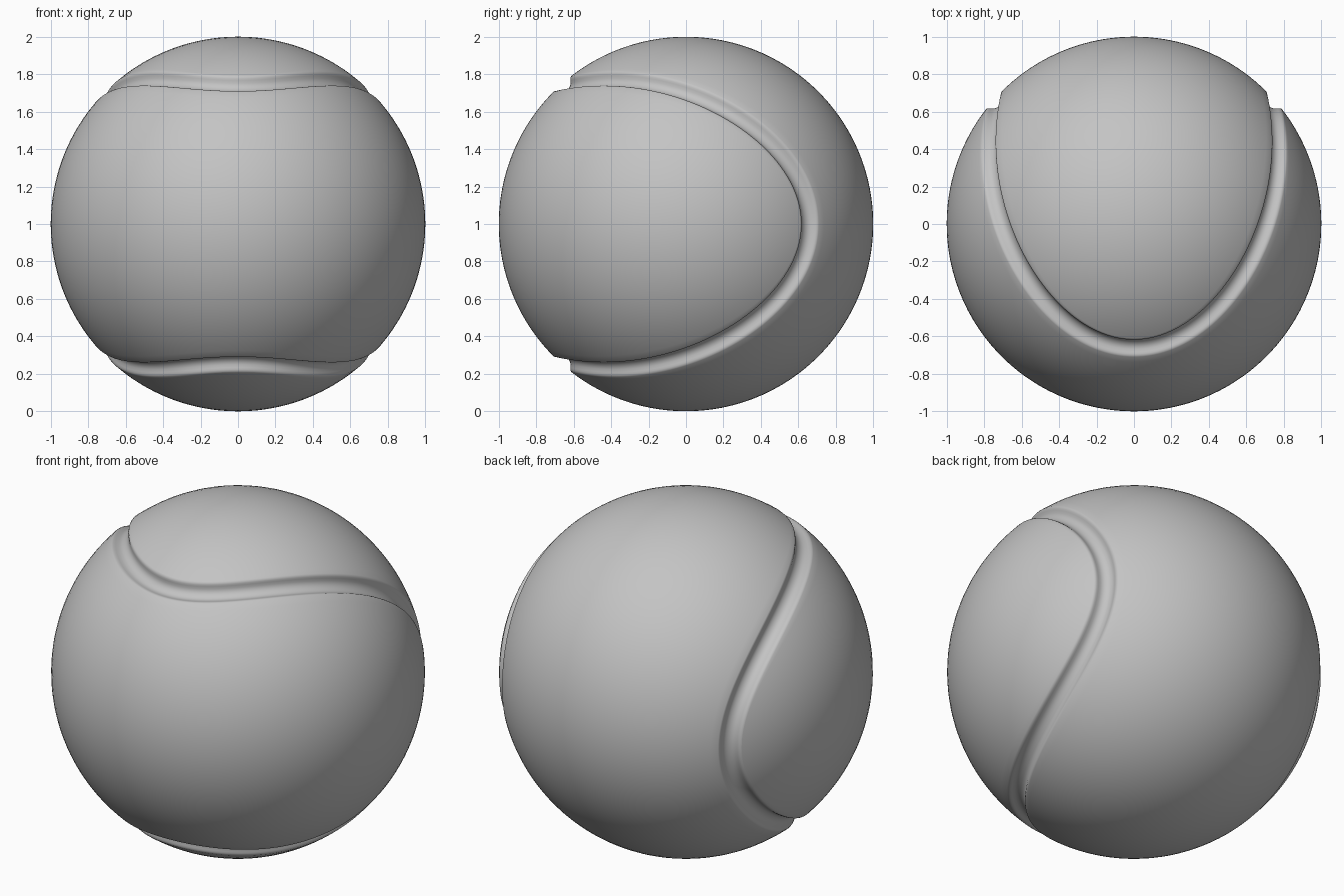
import bpy, bmesh, math
from mathutils import Vector, Matrix

if "Cube" in bpy.data.objects:
    bpy.data.objects.remove(bpy.data.objects["Cube"])

STEPS = 256      # points along the seam
ROWS = 40        # divisions across a panel
BEND, SWING = 0.07, 0.821   # shape of the seam curve

# groove half profile: distance from the seam, depth below the ball surface
PROFILE = [(0, .043), (.013, .042), (.025, .037), (.036, .029), (.045, .016),
           (.051, .008), (.058, .002), (.066, 0)]


def seam(t):
    """Point of the seam on the unit ball."""
    return Vector((math.cos(t) - BEND * math.cos(3 * t),
                   SWING * math.cos(2 * t),
                   math.sin(t) + BEND * math.sin(3 * t))).normalized()


bm = bmesh.new()

# half of the groove, swept along the seam
rings = []
for i in range(STEPS):
    t = math.tau * i / STEPS
    p = seam(t)
    side = p.cross(seam(t + .001) - seam(t - .001)).normalized()
    rings.append([bm.verts.new((p + side * s).normalized() * (1 - d))
                  for s, d in PROFILE])
for i in range(STEPS):
    a, b = rings[i], rings[(i + 1) % STEPS]
    for j in range(len(PROFILE) - 1):
        bm.faces.new((a[j], b[j], b[j + 1], a[j + 1]))

# felt panel: arcs joining the upper and lower rim
rim = [r[-1] for r in rings]
half = STEPS // 2
columns = [[rim[0]] * (ROWS + 1)]
for i in range(1, half):
    top, low = rim[i], rim[STEPS - i]
    inner = [bm.verts.new(top.co.slerp(low.co, k / ROWS)) for k in range(1, ROWS)]
    columns.append([top] + inner + [low])
columns.append([rim[half]] * (ROWS + 1))
for a, b in zip(columns, columns[1:]):
    for k in range(ROWS):
        corners = list(dict.fromkeys((a[k], b[k], b[k + 1], a[k + 1])))
        bm.faces.new(corners)

# the second panel is the first one turned half round
copy = bmesh.ops.duplicate(bm, geom=bm.verts[:] + bm.edges[:] + bm.faces[:])
turned = [g for g in copy["geom"] if isinstance(g, bmesh.types.BMVert)]
bmesh.ops.rotate(bm, verts=turned, cent=(0, 0, 0),
                 matrix=Matrix.Rotation(math.pi, 3, Vector((1, 0, 1)).normalized()))
bmesh.ops.remove_doubles(bm, verts=bm.verts[:], dist=1e-5)
bmesh.ops.recalc_face_normals(bm, faces=bm.faces[:])
for f in bm.faces:
    f.smooth = True

mesh = bpy.data.meshes.new("ball")
bm.to_mesh(mesh)
bm.free()
ball = bpy.data.objects.new("ball", mesh)
ball.location.z = 1
bpy.context.collection.objects.link(ball)

# single plain grey
grey = bpy.data.materials.new("light_grey")
grey.use_nodes = True
colour = (.55, .55, .55, 1)
grey.diffuse_color = colour
grey.node_tree.nodes["Principled BSDF"].inputs["Base Color"].default_value = colour
mesh.materials.append(grey)
